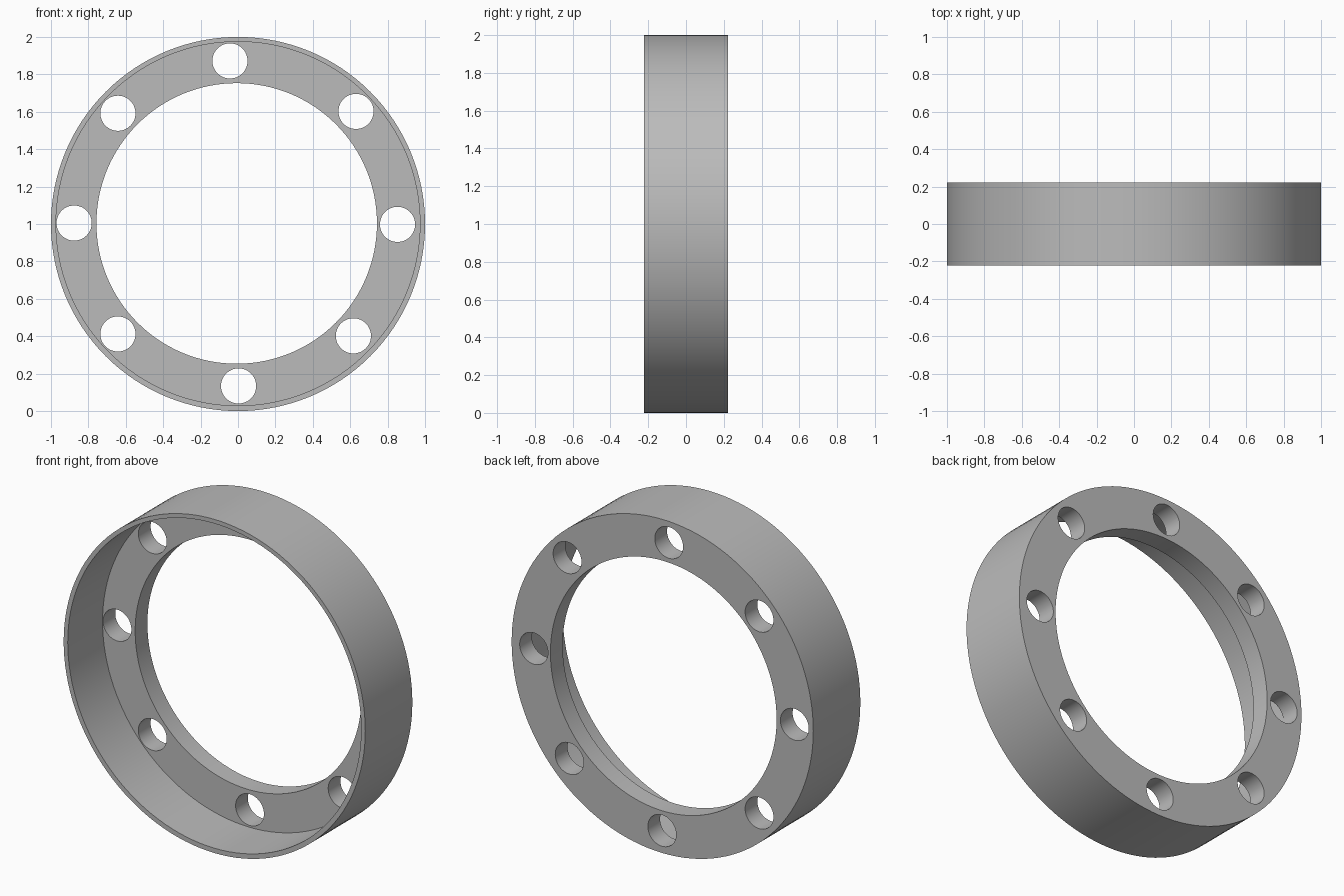
import bpy
from math import pi

cube = bpy.data.objects.get("Cube")
if cube:
    bpy.data.objects.remove(cube, do_unlink=True)

HALF = 0.223          # half of the ring depth
FLANGE_Y = 0.107      # front face of the inner flange

grey = bpy.data.materials.new("plain grey")
grey.use_nodes = True
colour = (0.5, 0.5, 0.5, 1)
grey.diffuse_color = colour
grey.node_tree.nodes["Principled BSDF"].inputs["Base Color"].default_value = colour


def cylinder(name, radius, x, z, y0, y1, sides):
    """Cylinder along y between y0 and y1."""
    bpy.ops.mesh.primitive_cylinder_add(
        vertices=sides, radius=radius, depth=y1 - y0,
        location=(x, (y0 + y1) / 2, z), rotation=(pi / 2, 0, 0))
    obj = bpy.context.object
    obj.name = name
    obj.data.materials.append(grey)
    return obj


def cut(target, cutter):
    """Subtract the cutter and discard it."""
    cutter.hide_render = True
    mod = target.modifiers.new("cut", "BOOLEAN")
    mod.operation = "DIFFERENCE"
    mod.solver = "EXACT"
    mod.object = cutter
    bpy.context.view_layer.objects.active = target
    bpy.ops.object.modifier_apply(modifier=mod.name)
    bpy.data.objects.remove(cutter, do_unlink=True)


# Outer body of the flanged ring
ring = cylinder("flanged_ring", 1, 0, 1, -HALF, HALF, 128)

# Wide recess from the front leaves a thin rim; the bore opens the flange
cut(ring, cylinder("recess_cutter", 0.973, 0, 1.002, -1, FLANGE_Y, 128))
cut(ring, cylinder("bore_cutter", 0.75, -0.007, 1.003, -1, 1, 128))

# Slightly uneven circle of bolt holes through the flange
holes = [(-0.043, 1.872), (0.631, 1.602), (0.853, 0.998), (0.617, 0.402),
         (0.003, 0.134), (-0.642, 0.412), (-0.876, 1.005), (-0.642, 1.592)]
for x, z in holes:
    cut(ring, cylinder("hole_cutter", 0.094, x, z, 0, 1, 48))

# Smooth walls with crisp rims
bpy.ops.object.select_all(action="DESELECT")
ring.select_set(True)
bpy.context.view_layer.objects.active = ring
bpy.ops.object.shade_smooth_by_angle(angle=pi / 6)
